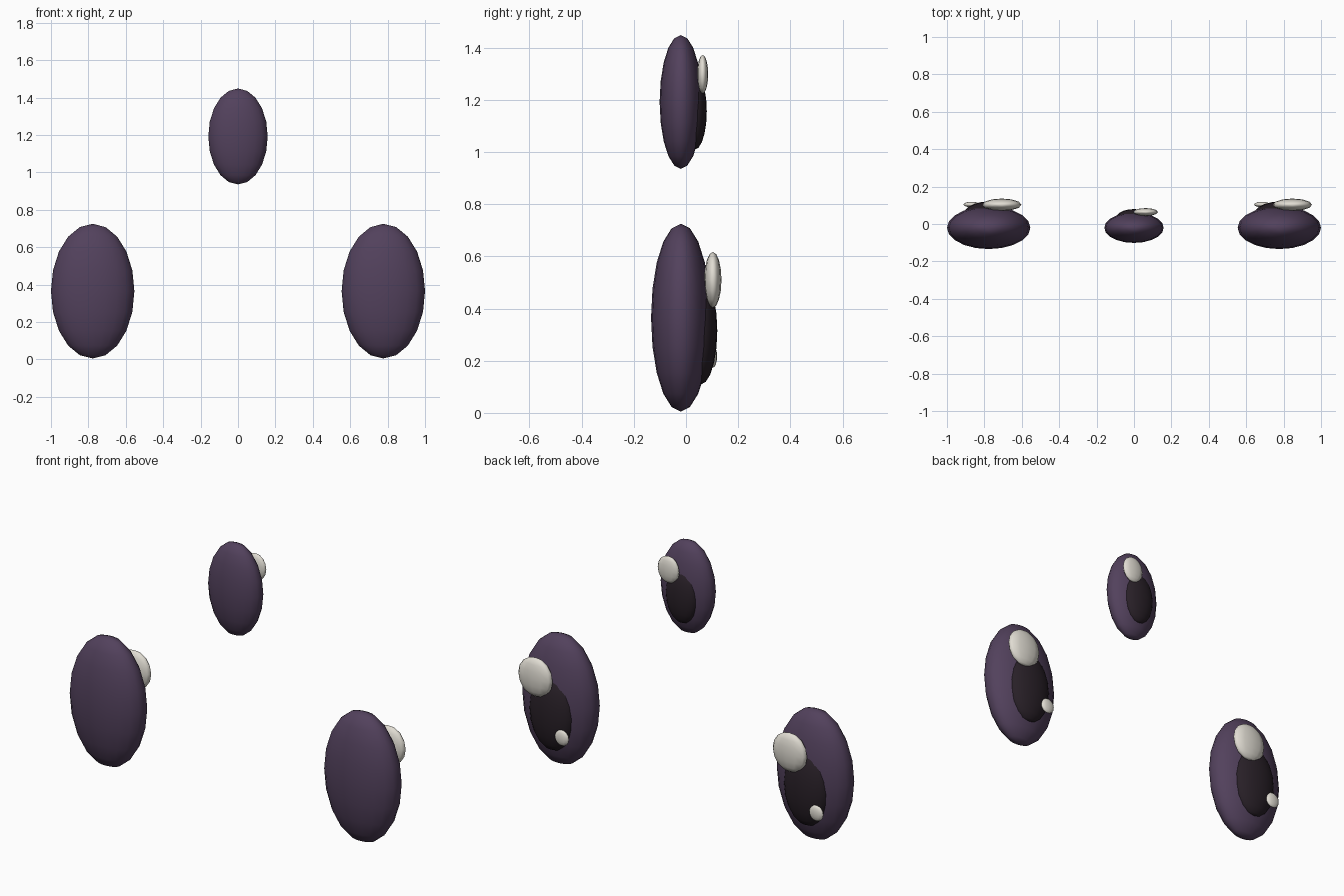
import bpy

cube = bpy.data.objects.get("Cube")
if cube:
    bpy.data.objects.remove(cube, do_unlink=True)


def material(name, rgb):
    mat = bpy.data.materials.new(name)
    mat.use_nodes = True
    mat.diffuse_color = (*rgb, 1)
    bsdf = mat.node_tree.nodes["Principled BSDF"]
    bsdf.inputs["Base Color"].default_value = (*rgb, 1)
    bsdf.inputs["Roughness"].default_value = 0.6
    return mat


PURPLE = material("dusky purple", (0.085, 0.053, 0.108))
DARK = material("dark plum", (0.021, 0.014, 0.020))
CREAM = material("warm white", (0.75, 0.72, 0.65))


def ellipsoid(name, centre, radii, mat, segments=20, rings=10):
    bpy.ops.mesh.primitive_uv_sphere_add(segments=segments, ring_count=rings, radius=1)
    obj = bpy.context.object
    obj.name = name
    obj.location = centre
    obj.scale = radii
    bpy.ops.object.transform_apply(location=False, rotation=False, scale=True)
    bpy.ops.object.shade_smooth()
    obj.data.materials.append(mat)
    return obj


def eye(prefix, x, z, size):
    """Eyeball and pupil; the pupil bulges from the +y side."""
    y = -0.02
    ellipsoid(prefix + "_eyeball", (x, y, z),
              (0.223 * size, 0.114 * size, 0.36 * size), PURPLE)
    ellipsoid(prefix + "_pupil", (x, y + 0.075 * size, z - 0.05 * size),
              (0.132 * size, 0.065 * size, 0.207 * size), DARK)


# Pair of large lower eyes, with highlights offset the same way on both
for prefix, x in (("left", 0.777), ("right", -0.777)):
    eye(prefix, x, 0.365, 1)
    ellipsoid(prefix + "_large_highlight", (x + 0.07, 0.103, 0.51),
              (0.105, 0.033, 0.107), CREAM, 12, 8)
    ellipsoid(prefix + "_small_highlight", (x - 0.092, 0.104, 0.217),
              (0.043, 0.015, 0.043), CREAM, 12, 8)

# Smaller upper eye with a single highlight
eye("upper", 0, 1.192, 0.712)
ellipsoid("upper_highlight", (0.062, 0.064, 1.298),
          (0.066, 0.021, 0.074), CREAM, 12, 8)
